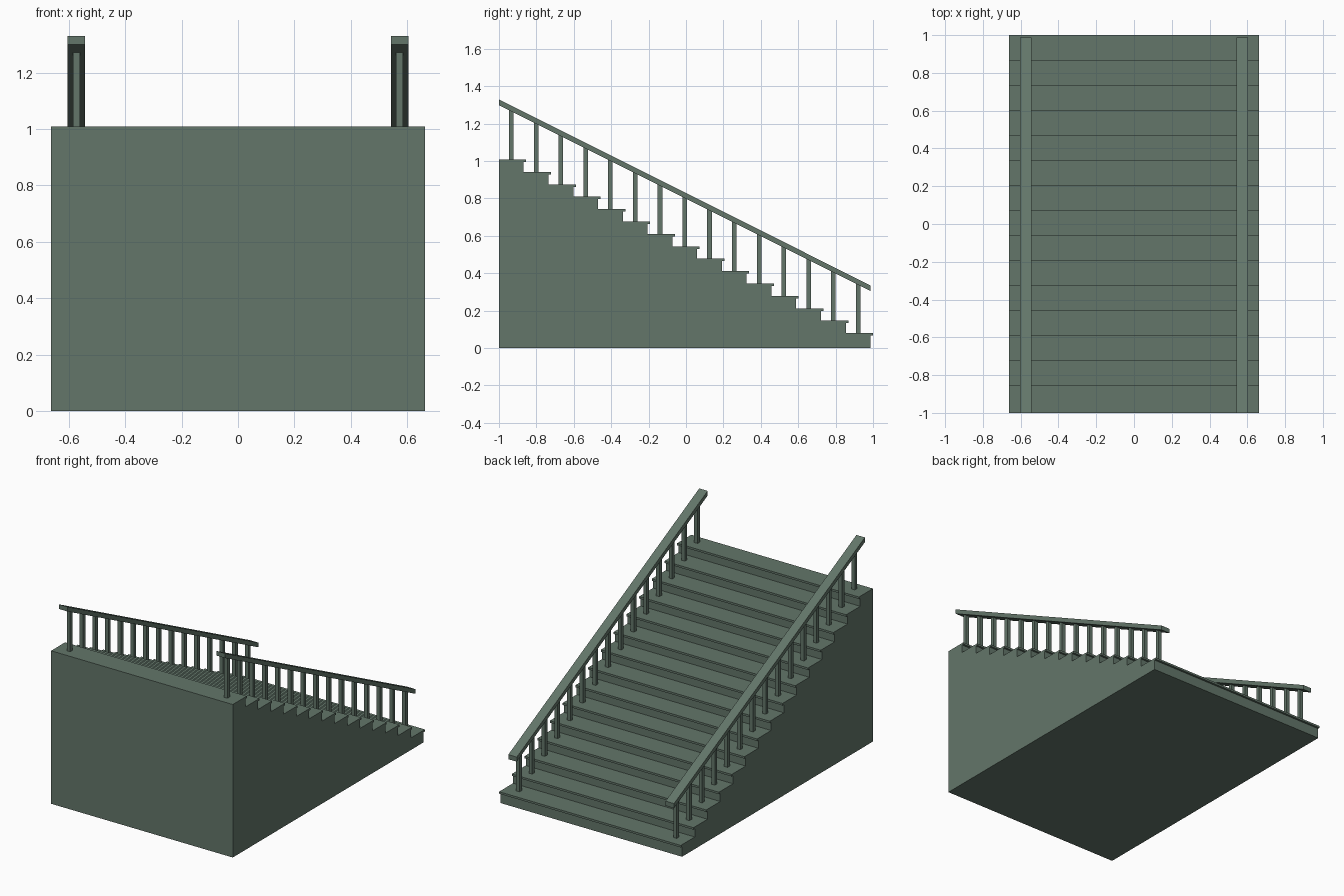
import bpy, bmesh

if "Cube" in bpy.data.objects:
    bpy.data.objects.remove(bpy.data.objects["Cube"])

RUN, RISE, STEPS = 0.13245, 0.0663, 15
HALF_W, TREAD, NOSE = 0.662, 0.0133, 0.0133
BACK = -1.0
FRONT = BACK + RUN * STEPS          # face of the lowest riser
RAIL_X, RAIL_W, RAIL_T, RAIL_TOP = 0.573, 0.0615, 0.0305, 1.329
POST = 0.0245

green = bpy.data.materials.new("sage green")
green.diffuse_color = (0.125, 0.18, 0.143, 1)
green.use_nodes = True
green.node_tree.nodes["Principled BSDF"].inputs["Base Color"].default_value = green.diffuse_color


def extrude_profile(name, pts, x0, x1):
    """Extrude a (y, z) outline from x0 to x1."""
    bm = bmesh.new()
    face = bm.faces.new([bm.verts.new((x0, y, z)) for y, z in pts])
    ext = bmesh.ops.extrude_face_region(bm, geom=[face])
    moved = [v for v in ext["geom"] if isinstance(v, bmesh.types.BMVert)]
    bmesh.ops.translate(bm, verts=moved, vec=(x1 - x0, 0, 0))
    bmesh.ops.recalc_face_normals(bm, faces=bm.faces)
    me = bpy.data.meshes.new(name)
    bm.to_mesh(me)
    bm.free()
    me.materials.append(green)
    ob = bpy.data.objects.new(name, me)
    bpy.context.collection.objects.link(ob)
    return ob


def rail_bottom(y):
    return RAIL_TOP - RAIL_T - (y - BACK) * RISE / RUN


# solid stepped body
outline = [(BACK, 0), (FRONT, 0)]
for i in range(STEPS):
    y = FRONT - i * RUN
    outline += [(y, (i + 1) * RISE), (y - RUN, (i + 1) * RISE)]
extrude_profile("stair_body", outline, -HALF_W, HALF_W)

# treads with a small overhanging nosing, and a baluster pair on each
for i in range(STEPS):
    y1, z0 = FRONT - i * RUN, (i + 1) * RISE
    y0, z1 = y1 - RUN, z0 + TREAD
    extrude_profile(f"tread_{i + 1}", [(y0, z0), (y1 + NOSE, z0), (y1 + NOSE, z1), (y0, z1)],
                    -HALF_W, HALF_W)
    a, b = (y0 + y1 - POST) / 2, (y0 + y1 + POST) / 2
    for side, x in (("left", -RAIL_X), ("right", RAIL_X)):
        extrude_profile(f"{side}_baluster_{i + 1}",
                        [(a, z1), (b, z1), (b, rail_bottom(b) + 0.004), (a, rail_bottom(a) + 0.004)],
                        x - POST / 2, x + POST / 2)

# sloping handrails with upright end cuts
za, zb = rail_bottom(BACK), rail_bottom(FRONT)
for side, x in (("left", -RAIL_X), ("right", RAIL_X)):
    extrude_profile(f"{side}_handrail",
                    [(BACK, za), (FRONT, zb), (FRONT, zb + RAIL_T), (BACK, za + RAIL_T)],
                    x - RAIL_W / 2, x + RAIL_W / 2)
